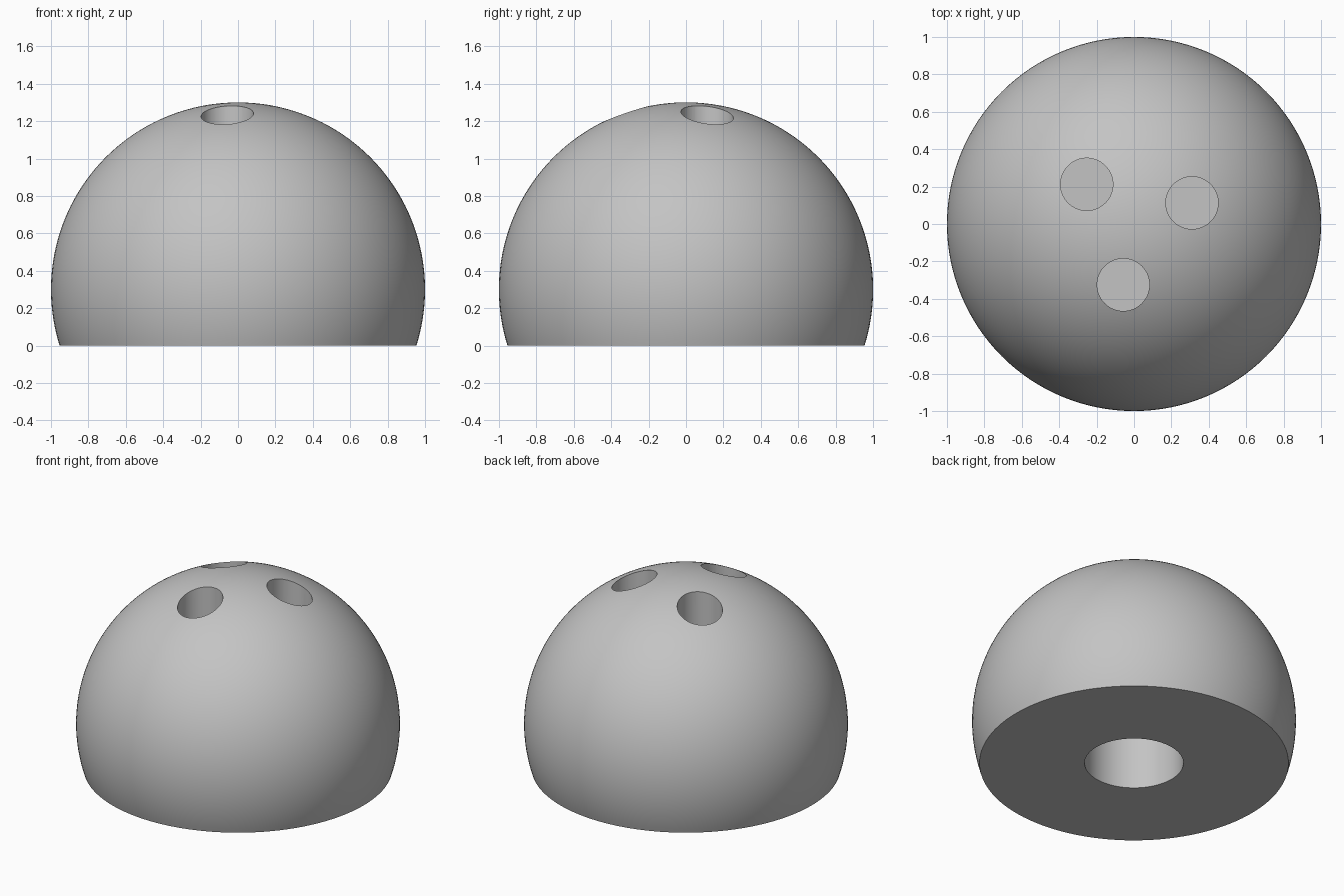
import bpy, bmesh
from math import sin, cos, asin, pi, radians

if "Cube" in bpy.data.objects:
    bpy.data.objects.remove(bpy.data.objects["Cube"], do_unlink=True)

CENTRE_Z = 0.3
BORE_RADIUS, BORE_TOP = 0.305, 0.5
HOLE_RADIUS, HOLE_FLOOR, HOLE_RING = 0.14, 0.8, 0.33
SEGMENTS, ARC_STEPS = 128, 56

grey = bpy.data.materials.new("plain grey")
grey.use_nodes = True
colour = (0.55, 0.55, 0.55, 1)
grey.diffuse_color = colour
grey.node_tree.nodes["Principled BSDF"].inputs["Base Color"].default_value = colour

# Truncated ball with a blind bore in its flat base, turned from one profile
start = -asin(CENTRE_Z)
angles = [start + (pi / 2 - start) * i / ARC_STEPS for i in range(ARC_STEPS + 1)]
profile = [(0, BORE_TOP), (BORE_RADIUS, BORE_TOP), (BORE_RADIUS, 0)]
profile += [(cos(a), CENTRE_Z + sin(a)) for a in angles]

bm = bmesh.new()
verts = [bm.verts.new((r, 0, z)) for r, z in profile]
edges = [bm.edges.new(pair) for pair in zip(verts, verts[1:])]
bmesh.ops.spin(bm, geom=verts + edges, cent=(0, 0, 0), axis=(0, 0, 1),
               angle=2 * pi, steps=SEGMENTS, use_merge=True)
bmesh.ops.remove_doubles(bm, verts=bm.verts, dist=0.0005)
bmesh.ops.recalc_face_normals(bm, faces=bm.faces)
mesh = bpy.data.meshes.new("domed_body")
bm.to_mesh(mesh)
bm.free()
mesh.materials.append(grey)
body = bpy.data.objects.new("domed_body", mesh)
bpy.context.collection.objects.link(body)

# Three flat-bottomed vertical holes around the crown
cutters = []
for degrees in (20, 140, 260):
    a = radians(degrees)
    bpy.ops.mesh.primitive_cylinder_add(
        vertices=64, radius=HOLE_RADIUS, depth=1,
        location=(HOLE_RING * cos(a), HOLE_RING * sin(a), HOLE_FLOOR + 0.5))
    cutter = bpy.context.object
    cutter.name = "hole_cutter"
    cutter.hide_render = True
    cutter.data.materials.append(grey)
    cutters.append(cutter)
    cut = body.modifiers.new("top hole", 'BOOLEAN')
    cut.operation = 'DIFFERENCE'
    cut.solver = 'EXACT'
    cut.object = cutter

bpy.ops.object.select_all(action='DESELECT')
body.select_set(True)
bpy.context.view_layer.objects.active = body
for modifier in list(body.modifiers):
    bpy.ops.object.modifier_apply(modifier=modifier.name)
for cutter in cutters:
    bpy.data.objects.remove(cutter, do_unlink=True)
bpy.ops.object.shade_smooth_by_angle(angle=radians(25))
